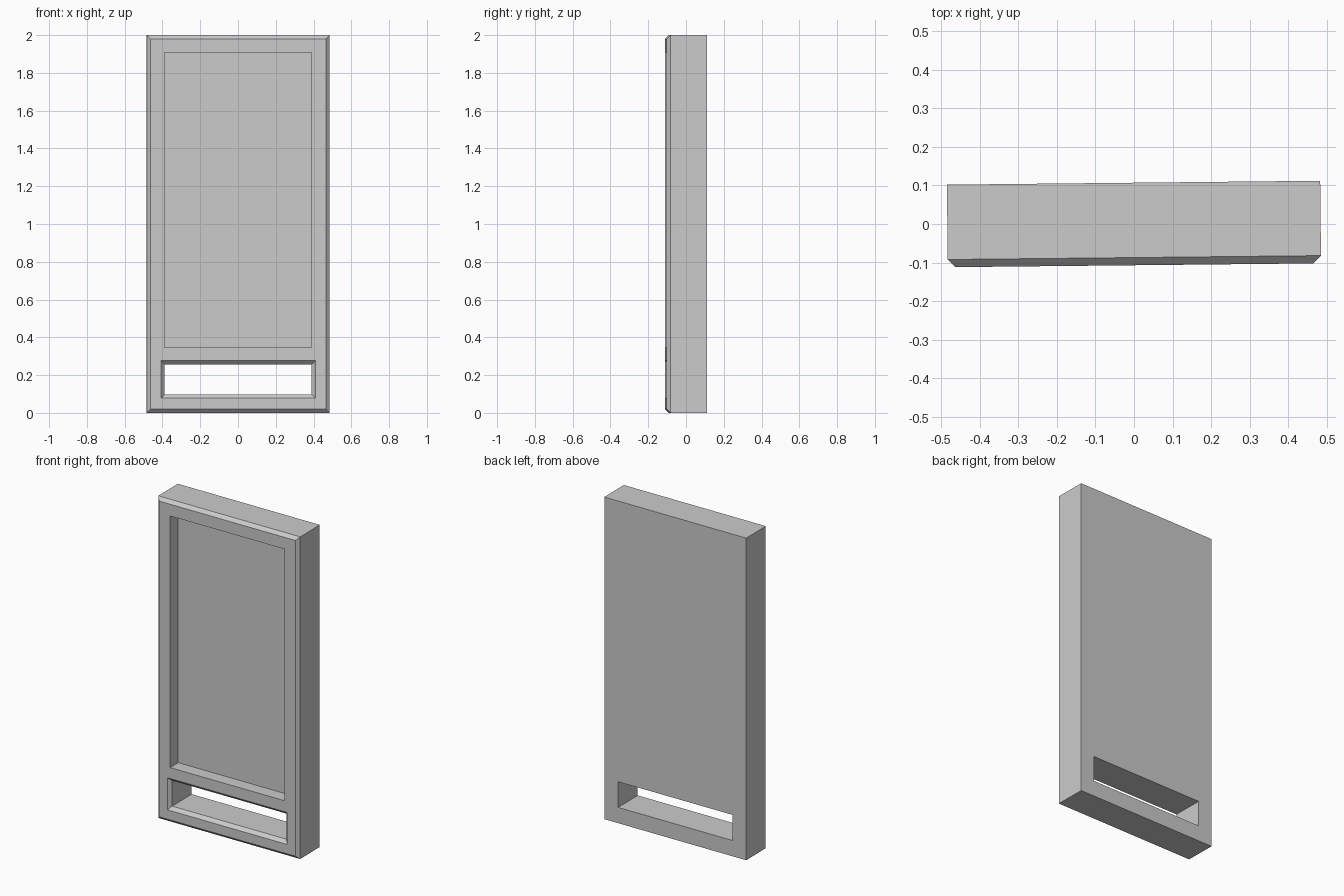
import bpy
import bmesh
from math import radians

if "Cube" in bpy.data.objects:
    bpy.data.objects.remove(bpy.data.objects["Cube"])

FRONT, BACK, CHAMFER = -0.107, 0.107, 0.02
TURN = radians(0.6)


def loft(name, sections):
    """Solid through rectangular sections (y, half_width, z_low, z_high)."""
    bm = bmesh.new()
    rings = [[bm.verts.new(p) for p in ((-w, y, a), (w, y, a), (w, y, b), (-w, y, b))]
             for y, w, a, b in sections]
    bm.faces.new(rings[0])
    bm.faces.new(rings[-1][::-1])
    for r, s in zip(rings, rings[1:]):
        for i in range(4):
            j = (i + 1) % 4
            bm.faces.new((r[j], r[i], s[i], s[j]))
    bmesh.ops.recalc_face_normals(bm, faces=bm.faces[:])
    mesh = bpy.data.meshes.new(name)
    bm.to_mesh(mesh)
    bm.free()
    obj = bpy.data.objects.new(name, mesh)
    bpy.context.collection.objects.link(obj)
    obj.rotation_euler.z = TURN
    return obj


# Slab with a chamfered front rim
panel = loft("panel", [
    (FRONT, 0.484 - CHAMFER, CHAMFER, 2 - CHAMFER),
    (FRONT + CHAMFER, 0.484, 0, 2),
    (BACK, 0.484, 0, 2)])

# Shallow rectangular recess in the front
recess = loft("recess_cutter", [
    (FRONT - 0.05, 0.389, 0.345, 1.907),
    (FRONT + 0.08, 0.389, 0.345, 1.907)])

# Through slot, flared at the front
e = 2 * CHAMFER
slot = loft("slot_cutter", [
    (FRONT - CHAMFER, 0.389 + e, 0.098 - e, 0.257 + e),
    (FRONT + CHAMFER, 0.389, 0.098, 0.257),
    (BACK + 0.05, 0.389, 0.098, 0.257)])

for cutter in (recess, slot):
    mod = panel.modifiers.new(cutter.name, 'BOOLEAN')
    mod.operation = 'DIFFERENCE'
    mod.solver = 'EXACT'
    mod.object = cutter
    cutter.hide_render = True

# Apply the cuts and drop the cutters
bpy.context.view_layer.objects.active = panel
panel.select_set(True)
for cutter in (recess, slot):
    bpy.ops.object.modifier_apply(modifier=cutter.name)
    bpy.data.objects.remove(cutter)
